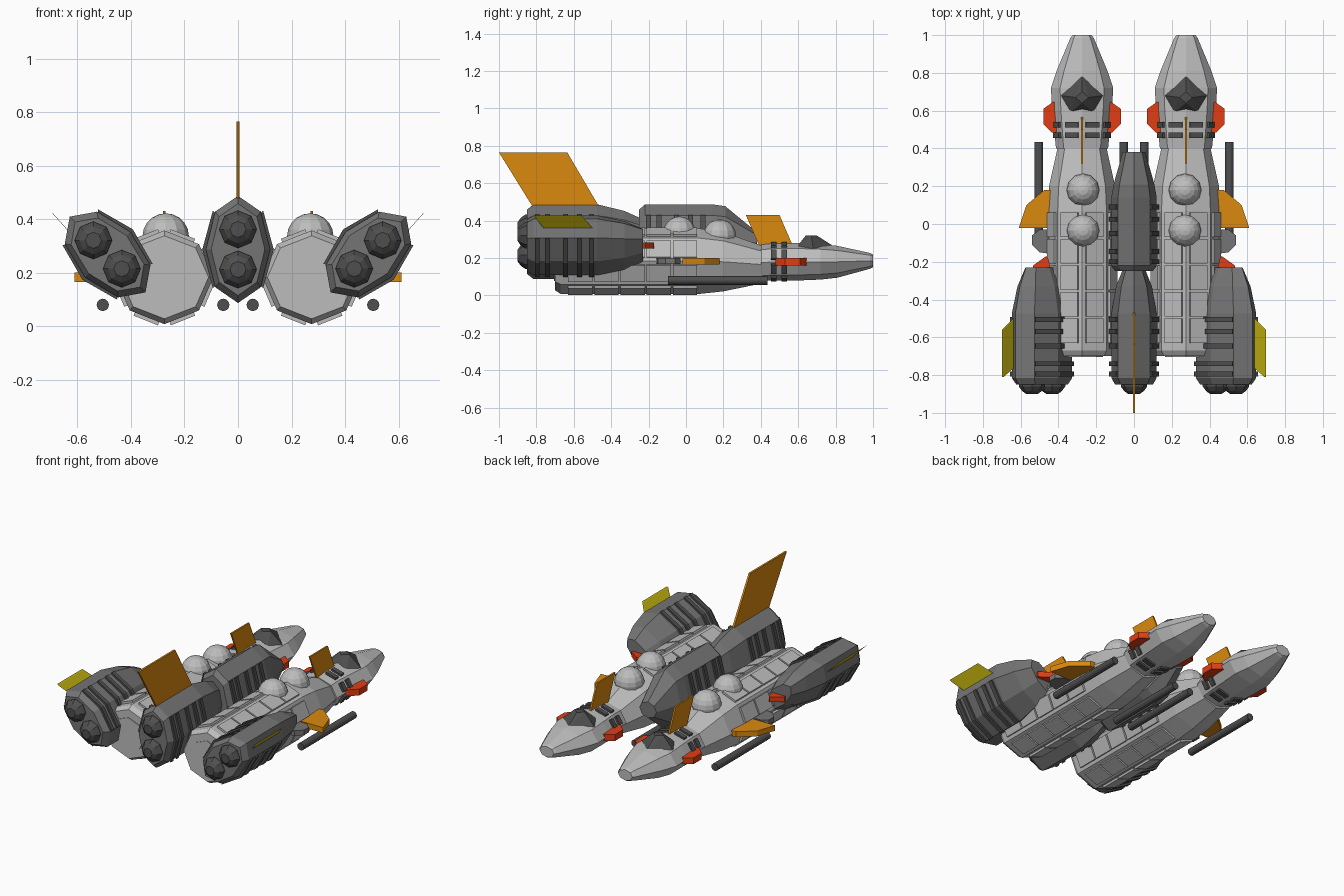
import bpy, bmesh, math
from mathutils import Matrix, Vector

if "Cube" in bpy.data.objects:
    bpy.data.objects.remove(bpy.data.objects["Cube"])


def material(name, rgb):
    m = bpy.data.materials.new(name)
    m.diffuse_color = [((c + 0.055) / 1.055) ** 2.4 if c > 0.04 else c / 12.92 for c in rgb] + [1]
    m.use_nodes = True
    m.node_tree.nodes["Principled BSDF"].inputs["Base Color"].default_value = m.diffuse_color
    return m


HULL = material("light grey", (0.74, 0.74, 0.74))
ENGINE = material("mid grey", (0.46, 0.46, 0.46))
DARK = material("dark grey", (0.31, 0.31, 0.31))
ORANGE = material("orange", (0.86, 0.54, 0.06))
YELLOW = material("yellow", (0.78, 0.72, 0.06))
RED = material("red", (0.88, 0.24, 0.08))


def finish(name, bm, mat, mtx=None):
    if mtx:
        bm.transform(mtx)
    bmesh.ops.recalc_face_normals(bm, faces=bm.faces)
    me = bpy.data.meshes.new(name)
    bm.to_mesh(me)
    bm.free()
    me.materials.append(mat)
    ob = bpy.data.objects.new(name, me)
    bpy.context.collection.objects.link(ob)
    return ob


def ring(rx, rz, n=8):
    # first vertex points straight up
    return [(rx * math.sin(2 * math.pi * i / n), rz * math.cos(2 * math.pi * i / n)) for i in range(n)]


def loft(name, sections, mat, mtx=None):
    """Skin octagons along y; each section is (y, rx, rz, z)."""
    bm = bmesh.new()
    rings = [[bm.verts.new((x, y, z + zc)) for x, z in ring(rx, rz)] for y, rx, rz, zc in sections]
    for a, b in zip(rings, rings[1:]):
        for i in range(8):
            j = (i + 1) % 8
            bm.faces.new((a[i], a[j], b[j], b[i]))
    bm.faces.new(rings[0])
    bm.faces.new(rings[-1])
    return finish(name, bm, mat, mtx)


def slab(name, pts, offset, mat, mtx=None):
    """Flat outline in 3D thickened symmetrically along offset."""
    bm = bmesh.new()
    o = Vector(offset)
    a = [bm.verts.new(Vector(p) - o) for p in pts]
    b = [bm.verts.new(Vector(p) + o) for p in pts]
    bm.faces.new(a)
    bm.faces.new(b)
    for i in range(len(a)):
        j = (i + 1) % len(a)
        bm.faces.new((a[i], a[j], b[j], b[i]))
    return finish(name, bm, mat, mtx)


def face_plates(name, rows, mat, mtx=None):
    """Raised blocks on octagon faces; rows of (face, y0, y1, rx, rz, zc, margin, thickness)."""
    bm = bmesh.new()
    for f, y0, y1, rx, rz, zc, margin, t in rows:
        pts = ring(rx, rz)
        p, q = Vector(pts[f]), Vector(pts[(f + 1) % 8])
        n = Vector((-(q - p).y, (q - p).x)).normalized()
        if n.dot(p) < 0:
            n = -n
        a, b = p.lerp(q, margin), p.lerp(q, 1 - margin)
        cs = [a - n * 0.02, b - n * 0.02, b + n * t, a + n * t]
        lo = [bm.verts.new((c.x, y0, c.y + zc)) for c in cs]
        hi = [bm.verts.new((c.x, y1, c.y + zc)) for c in cs]
        bm.faces.new(lo)
        bm.faces.new(hi)
        for i in range(4):
            j = (i + 1) % 4
            bm.faces.new((lo[i], lo[j], hi[j], hi[i]))
    return finish(name, bm, mat, mtx)


def side_ribs(name, ys, mtx):
    """Bands wrapped round both flanks of an engine body."""
    pts = ring(0.12, 0.2)
    for s in (0, 4):
        arc = [pts[(s + k) % 8] for k in (1, 2, 3)]
        outer = [(x * 1.11, z * 1.02) for x, z in arc]
        inner = [(x * 0.85, z * 0.9) for x, z in reversed(arc)]
        for y in ys:
            slab(name, [(x, y, z) for x, z in outer + inner], (0, 0.013, 0), DARK, mtx)


RIBS = (-0.795, -0.74, -0.645, -0.57, -0.505)


def engine(name, mtx):
    loft(name + "_body", [(-0.85, 0.1, 0.172, 0), (-0.815, 0.12, 0.2, 0), (-0.475, 0.12, 0.2, 0),
                          (-0.33, 0.095, 0.165, 0), (-0.23, 0.055, 0.12, 0)], ENGINE, mtx)
    side_ribs(name + "_rib", RIBS, mtx)
    for z in (-0.075, 0.075):
        loft(name + "_nozzle", [(-0.9, 0.03, 0.03, z), (-0.885, 0.052, 0.052, z),
                                (-0.86, 0.07, 0.07, z), (-0.8, 0.07, 0.07, z)], DARK, mtx)


# centre engine, reversed forward body and tail fin
mid = Matrix.Translation((0, 0, 0.287))
engine("centre_engine", mid)
loft("forward_body", [(-0.25, 0.1, 0.172, 0), (-0.22, 0.12, 0.2, 0), (0.14, 0.12, 0.2, 0),
                      (0.21, 0.108, 0.19, 0), (0.38, 0.06, 0.05, 0)], ENGINE, mid)
side_ribs("forward_body_rib", [-0.2, -0.145, -0.05, 0.025, 0.09], mid)
slab("tail_fin", [(0, -1, 0.765), (0, -0.635, 0.765), (0, -0.45, 0.45), (0, -0.805, 0.45)],
     (0.006, 0, 0), ORANGE)

for s, side in ((-1, "left"), (1, "right")):
    at = Matrix.Translation((0.275 * s, 0, 0))
    # main hull
    loft(side + "_hull", [(-0.7, 0.165, 0.155, 0.183), (-0.67, 0.183, 0.175, 0.183),
                          (0.07, 0.183, 0.175, 0.183), (0.2, 0.175, 0.158, 0.18),
                          (0.41, 0.128, 0.1, 0.165)], HULL, at)
    loft(side + "_hull_end_cap", [(-0.705, 0.11, 0.105, 0.183), (-0.69, 0.11, 0.105, 0.183)], HULL, at)
    face_plates(side + "_hull_panels",
                [(f, -0.63 + 0.14 * k, -0.5 + 0.14 * k, 0.183, 0.175, 0.183, 0.15, 0.013)
                 for f in range(8) for k in range(5)], HULL, at)
    # cockpit nose with segmented collars
    loft(side + "_nose", [(0.4, 0.138, 0.098, 0.175), (0.47, 0.145, 0.1, 0.18), (0.6, 0.158, 0.1, 0.18),
                          (0.72, 0.165, 0.095, 0.18), (0.81, 0.135, 0.085, 0.18),
                          (0.985, 0.062, 0.042, 0.185), (1.0, 0.05, 0.034, 0.185)], HULL, at)
    face_plates(side + "_nose_collar",
                [(f, y, y + 0.03, 0.15, 0.1, 0.18, 0.17, 0.012)
                 for f in range(8) for y in (0.455, 0.51)], DARK, at)
    # faceted canopy
    bm = bmesh.new()
    outline = ((0, 0.81), (0.11, 0.68), (0.07, 0.585), (-0.07, 0.585), (-0.11, 0.68))
    for x, y in outline:
        bm.verts.new((x, y, 0.2))
        bm.verts.new((x, y, 0.25))
    for x, y in ((0, 0.7), (0.035, 0.67), (-0.035, 0.67), (0, 0.64)):
        bm.verts.new((x, y, 0.32))
    bmesh.ops.convex_hull(bm, input=bm.verts)
    finish(side + "_canopy", bm, DARK, at)
    # domes on the hull back
    for y, z in ((-0.035, 0.335), (0.18, 0.32)):
        bm = bmesh.new()
        bmesh.ops.create_uvsphere(bm, u_segments=12, v_segments=10, radius=0.087)
        finish(side + "_dome", bm, HULL, at @ Matrix.Translation((0.005 * -s, y, z)))
    # dorsal fin
    slab(side + "_dorsal_fin", [(0, 0.32, 0.43), (0, 0.5, 0.43), (0, 0.58, 0.245), (0, 0.4, 0.245)],
         (0.005, 0, 0), ORANGE, at)
    # red canards either side of the nose
    for d in (-1, 1):
        slab(side + "_canard", [(d * 0.12, 0.47, 0.18), (d * 0.16, 0.485, 0.18), (d * 0.205, 0.53, 0.18),
                                (d * 0.205, 0.61, 0.18), (d * 0.155, 0.645, 0.18), (d * 0.12, 0.645, 0.18)],
             (0, 0, 0.02), RED, at)
    # outer winglet, fairing and red strut in front of the engine
    slab(side + "_winglet", [(s * 0.43, -0.02, 0.183), (s * 0.61, -0.02, 0.183), (s * 0.57, 0.1, 0.183),
                             (s * 0.475, 0.18, 0.183), (s * 0.43, 0.18, 0.183)], (0, 0, 0.017), ORANGE)
    slab(side + "_fairing", [(s * 0.43, -0.16, 0.185), (s * 0.5, -0.15, 0.185), (s * 0.54, -0.11, 0.185),
                             (s * 0.54, -0.06, 0.185), (s * 0.5, -0.03, 0.185), (s * 0.43, -0.03, 0.185)],
         (0, 0, 0.016), ENGINE)
    slab(side + "_engine_strut", [(s * 0.43, -0.28, 0.267), (s * 0.53, -0.28, 0.267),
                                  (s * 0.535, -0.22, 0.267), (s * 0.465, -0.17, 0.267),
                                  (s * 0.455, -0.18, 0.267)], (0, 0, 0.017), RED)
    # guns
    for x in (0.055, 0.505):
        bm = bmesh.new()
        bmesh.ops.create_cone(bm, cap_ends=True, segments=12, radius1=0.023, radius2=0.023, depth=0.53)
        finish(side + "_gun", bm, DARK,
               Matrix.Translation((s * x, 0.17, 0.08)) @ Matrix.Rotation(math.pi / 2, 4, 'X'))
    # canted wing engine with fin
    engine(side + "_engine", Matrix.Translation((s * 0.487, 0, 0.268)) @ Matrix.Rotation(s * math.pi / 4, 4, 'Y'))
    slab(side + "_engine_fin", [(s * 0.695, -0.81, 0.425), (s * 0.695, -0.56, 0.425),
                                (s * 0.615, -0.48, 0.335), (s * 0.615, -0.74, 0.335)],
         (s * 0.004, 0, 0.0035), YELLOW)
